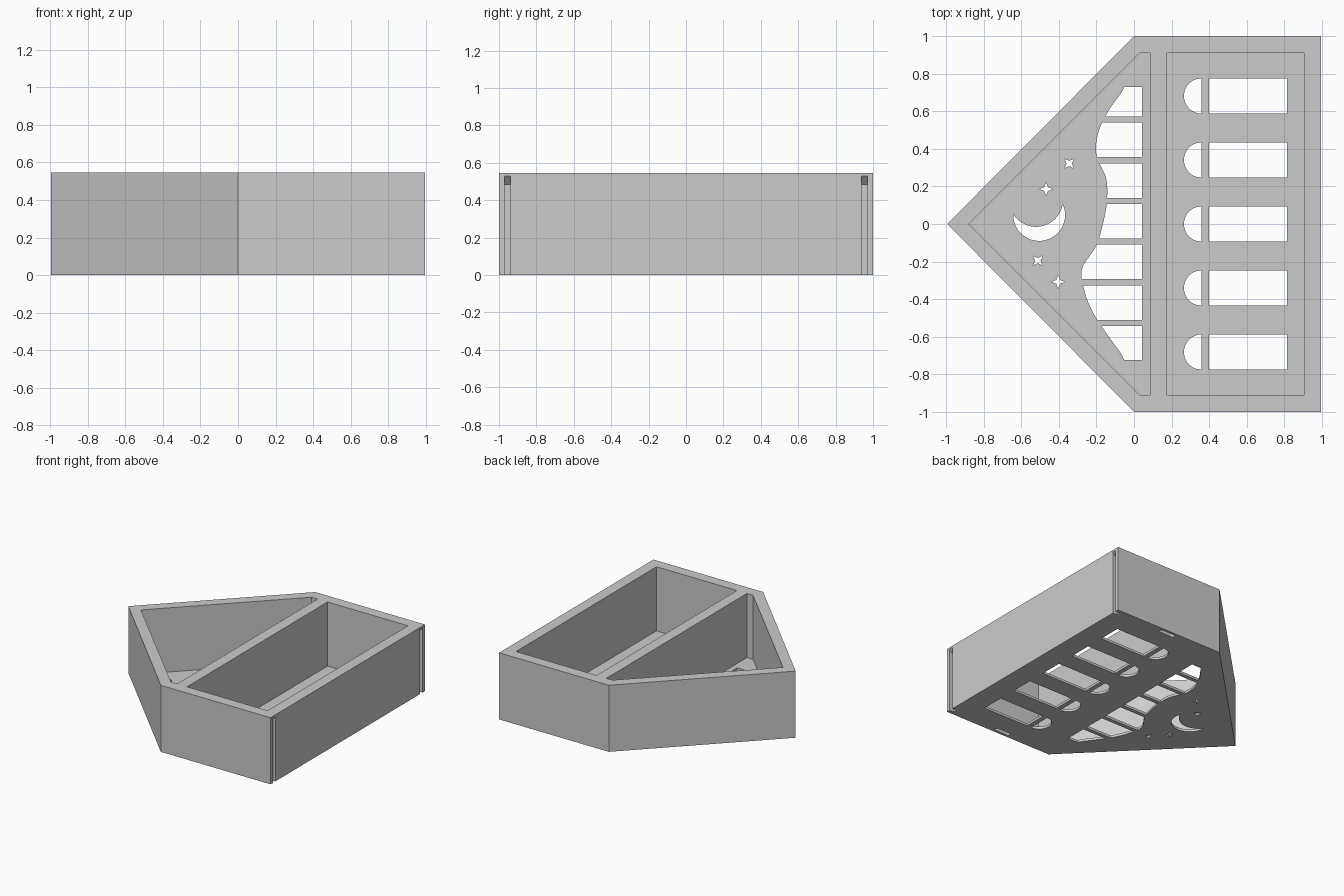
import bpy, bmesh, math
from mathutils import Vector

if "Cube" in bpy.data.objects:
    bpy.data.objects.remove(bpy.data.objects["Cube"])

HEIGHT, FLOOR, EDGE = 0.546, 0.02, 0.995


def prism(bm, pts, vec):
    """Solid made by sweeping a closed outline of 3D points along vec."""
    base = [bm.verts.new(p) for p in pts]
    top = [bm.verts.new(Vector(p) + Vector(vec)) for p in pts]
    n = len(pts)
    faces = [bm.faces.new(base), bm.faces.new(top[::-1])]
    for i in range(n):
        j = (i + 1) % n
        faces.append(bm.faces.new((base[j], base[i], top[i], top[j])))
    bmesh.ops.recalc_face_normals(bm, faces=faces)


def upright(bm, outline, z0, z1):
    prism(bm, [(x, y, z0) for x, y in outline], (0, 0, z1 - z0))


def make_object(name, bm):
    mesh = bpy.data.meshes.new(name)
    bm.to_mesh(mesh)
    bm.free()
    obj = bpy.data.objects.new(name, mesh)
    bpy.context.collection.objects.link(obj)
    return obj


def carve(target, cutter):
    """Subtract the cutter, then discard it."""
    cutter.hide_render = True
    mod = target.modifiers.new("carve", 'BOOLEAN')
    mod.operation, mod.solver, mod.object = 'DIFFERENCE', 'EXACT', cutter
    bpy.context.view_layer.objects.active = target
    bpy.ops.object.modifier_apply(modifier=mod.name)
    bpy.data.objects.remove(cutter)


def arc(cx, cy, r, a0, a1, n):
    angles = [math.radians(a0 + (a1 - a0) * i / n) for i in range(n + 1)]
    return [(cx + r * math.cos(a), cy + r * math.sin(a)) for a in angles]


def rect(x0, x1, y0, y1):
    return [(x0, y0), (x1, y0), (x1, y1), (x0, y1)]


# Five-sided outer body
bm = bmesh.new()
upright(bm, [(-EDGE, 0), (0, -1), (EDGE, -1), (EDGE, 1), (0, 1)], 0, HEIGHT)
box = make_object("house_shaped_box", bm)

# Two open compartments: pointed roof side and rectangular house side
bm = bmesh.new()
upright(bm, [(-0.88, 0), (0.03, -0.91), (0.085, -0.91), (0.085, 0.91), (0.03, 0.91)], FLOOR, 1)
upright(bm, rect(0.175, 0.905, -0.91, 0.91), FLOOR, 1)
carve(box, make_object("compartment_cutter", bm))

# Openings through the floor
bm = bmesh.new()
LOW, HIGH = -0.1, 0.1

# Arched windows split by a crossbar
for row in range(-2, 3):
    cy, half = row * 0.341, 0.094
    upright(bm, rect(0.40, 0.815, cy - half, cy + half), LOW, HIGH)
    upright(bm, arc(0.36, cy, half, 90, 270, 20), LOW, HIGH)

# Wavy opening divided by bars
WAVE = [-.053, -.133, -.19, -.2, -.149, -.144, -.165, -.202, -.277, -.263, -.213, -.133, -.053]
TOP, BOTTOM = 0.729, -0.723


def wave_x(y):
    t = (TOP - y) / (TOP - BOTTOM) * (len(WAVE) - 1)
    i = max(0, min(len(WAVE) - 2, int(t)))
    f = t - i
    a, b, c, d = (WAVE[max(0, min(len(WAVE) - 1, i + k))] for k in (-1, 0, 1, 2))
    return b + f * ((c - a) + f * ((2 * a - 5 * b + 4 * c - d) + f * (3 * b - a - 3 * c + d))) / 2


bars = [0.556 - 0.2165 * i for i in range(6)]
uppers = [TOP] + [b - 0.0165 for b in bars]
lowers = [b + 0.0165 for b in bars] + [BOTTOM]
for y1, y0 in zip(uppers, lowers):
    ys = [y1 + (y0 - y1) * i / 8 for i in range(9)]
    upright(bm, [(wave_x(y), y) for y in ys] + [(0.042, y0), (0.042, y1)], LOW, HIGH)

# Crescent moon between two circles
outer, inner = Vector((-0.505, 0.048)), Vector((-0.521, 0.128))
R_OUT, R_IN = 0.138, 0.143
gap = inner - outer
dist, heading = gap.length, math.degrees(math.atan2(gap.y, gap.x))
open_out = math.degrees(math.acos((dist**2 + R_OUT**2 - R_IN**2) / (2 * dist * R_OUT)))
open_in = math.degrees(math.acos((dist**2 + R_IN**2 - R_OUT**2) / (2 * dist * R_IN)))
belly = arc(*outer, R_OUT, heading + open_out, heading + 360 - open_out, 32)
hollow = arc(*inner, R_IN, heading + 180 + open_in, heading + 180 - open_in, 24)
upright(bm, belly + hollow[1:-1], LOW, HIGH)

# Four-pointed stars
for cx, cy, turn in [(-.345, .322, 45), (-.468, .186, 0), (-.512, -.195, 45), (-.404, -.308, 0)]:
    star = []
    for i in range(8):
        a, r = math.radians(turn + 45 * i), 0.014 if i % 2 else 0.036
        star.append((cx + r * math.cos(a), cy + r * math.sin(a)))
    upright(bm, star, LOW, HIGH)

for side in (-1, 1):
    # Rounded slots under the side walls
    cy = side * 0.963
    slot = arc(0.54, cy, 0.016, -90, 90, 8) + arc(0.43, cy, 0.016, 90, 270, 8)
    upright(bm, slot, LOW, 0.04)
    # Upright grooves with a sloped top on the flat end
    y0 = side * 0.954 - 0.016
    groove = [(1.1, LOW), (0.955, LOW), (0.955, 0.485), (EDGE, 0.53), (1.1, 0.53)]
    prism(bm, [(x, y0, z) for x, z in groove], (0, 0.032, 0))
carve(box, make_object("opening_cutter", bm))

# Single grey finish
grey = bpy.data.materials.new("plain_grey")
grey.use_nodes = True
color = (0.6, 0.6, 0.6, 1)
grey.diffuse_color = color
grey.node_tree.nodes["Principled BSDF"].inputs["Base Color"].default_value = color
box.data.materials.clear()
box.data.materials.append(grey)
for poly in box.data.polygons:
    poly.material_index = 0
